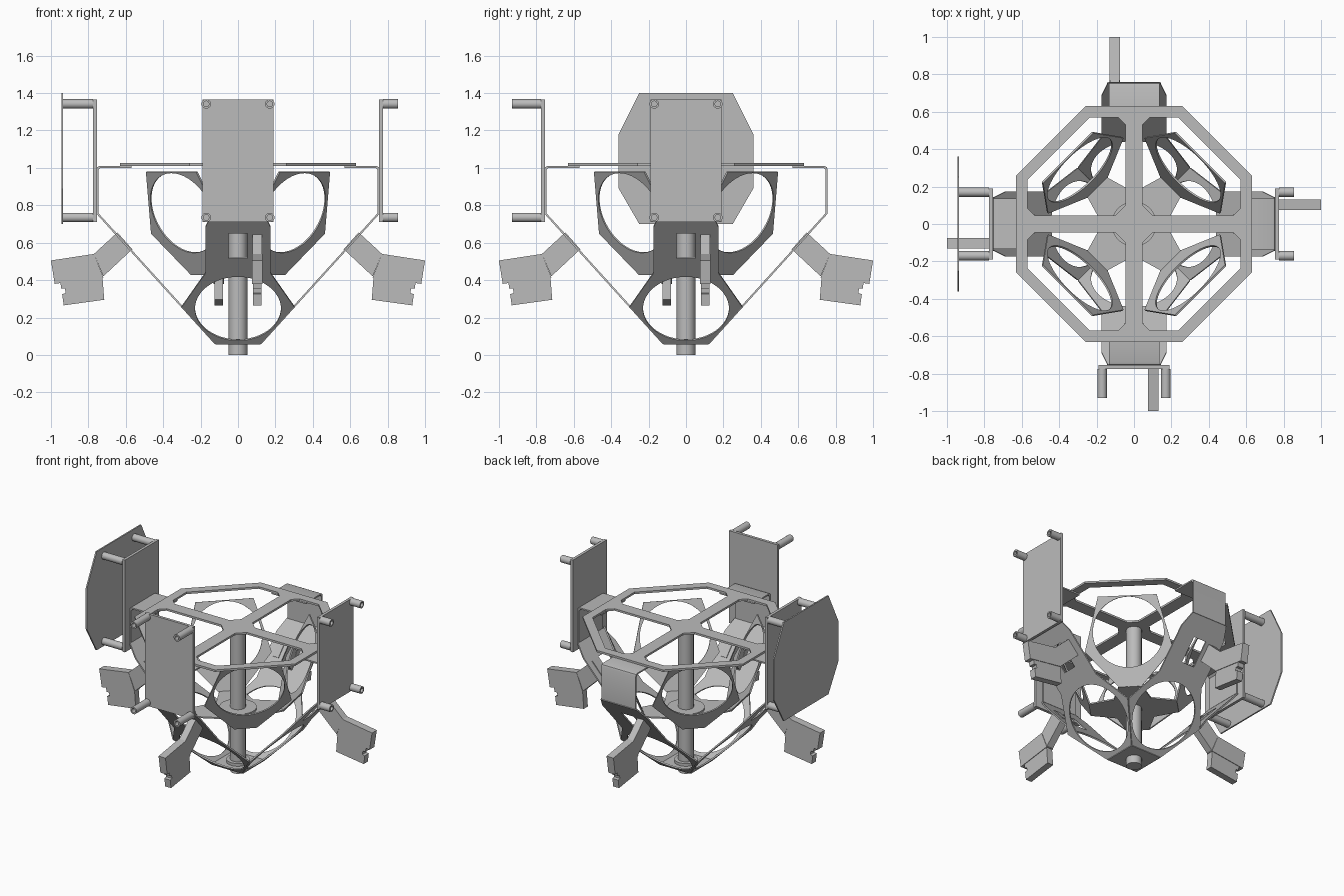
import bpy, bmesh
from math import sin, cos, pi, radians
from mathutils import Matrix, Vector

if "Cube" in bpy.data.objects:
    bpy.data.objects.remove(bpy.data.objects["Cube"])

metal = bpy.data.materials.new("plain_grey")
metal.use_nodes = True
GREY = (0.5, 0.5, 0.5, 1)
metal.diffuse_color = GREY
metal.node_tree.nodes["Principled BSDF"].inputs["Base Color"].default_value = GREY


def circle(x, y, r, n=48):
    return [(x + r * cos(2 * pi * i / n), y + r * sin(2 * pi * i / n)) for i in range(n)]


def mirrored(half):
    """Close a right-hand half outline across its vertical axis."""
    return half + [(-x, y) for x, y in reversed(half)]


def frame(origin, u, v, turn=0):
    """Matrix placing a sheet with axes u, v at origin, turned about z by degrees."""
    u, v = Vector(u).normalized(), Vector(v).normalized()
    m = Matrix((u, v, u.cross(v))).transposed().to_4x4()
    return Matrix.Rotation(radians(turn), 4, "Z") @ Matrix.Translation(origin) @ m


def sheet(name, loops, thick, matrix):
    """Flat sheet from an outline and its holes, centred on its plane."""
    cu = bpy.data.curves.new(name, "CURVE")
    cu.dimensions, cu.fill_mode, cu.extrude = "2D", "BOTH", thick / 2
    for loop in loops:
        sp = cu.splines.new("POLY")
        sp.points.add(len(loop) - 1)
        for p, (x, y) in zip(sp.points, loop):
            p.co = (x, y, 0, 1)
        sp.use_cyclic_u = True
    tmp = bpy.data.objects.new(name + "_outline", cu)
    bpy.context.collection.objects.link(tmp)
    dg = bpy.context.evaluated_depsgraph_get()
    me = bpy.data.meshes.new_from_object(tmp.evaluated_get(dg))
    bpy.data.objects.remove(tmp)
    bm = bmesh.new()
    bm.from_mesh(me)
    bmesh.ops.remove_doubles(bm, verts=bm.verts, dist=1e-5)
    bmesh.ops.recalc_face_normals(bm, faces=bm.faces)
    for f in bm.faces:
        f.smooth = True
    bm.transform(matrix)
    bm.to_mesh(me)
    bm.free()
    me.set_sharp_from_angle(angle=radians(30))
    me.materials.clear()
    me.materials.append(metal)
    ob = bpy.data.objects.new(name, me)
    bpy.context.collection.objects.link(ob)
    return ob


X, Y, Z = (1, 0, 0), (0, 1, 0), (0, 0, 1)


def flat(z):
    return frame((0, 0, z), X, Y)


# Top plate: octagonal ring with a cross, four windows
octagon, windows = [], []
for k in range(4):
    r = Matrix.Rotation(k * pi / 2, 2)
    octagon += [tuple(r @ Vector(p)) for p in [(.63, -.26), (.63, .26)]]
    pane = [(.045, .1), (.1, .045), (.53, .045), (.57, .085), (.57, .235),
            (.235, .57), (.085, .57), (.045, .53)]
    windows.append([tuple(r @ Vector(p)) for p in pane])
sheet("top_plate", [octagon] + windows, .014, flat(1.018))

# Central pole and its collars
sheet("pole", [circle(0, 0, .05)], 1.01, flat(.505))
sheet("pole_collar", [circle(0, 0, .12), circle(0, 0, .05)], .02, flat(.445))
sheet("bottom_plate", [mirrored([(.12, -.12), (.12, .12)])], .01, flat(.06))
sheet("bottom_collar", [circle(0, 0, .075), circle(0, 0, .05)], .025, flat(.072))

# Inner floor with scalloped edges between the holder panels
floor = []
for k in range(4):
    r = Matrix.Rotation(k * pi / 2, 2)
    floor += [tuple(r @ Vector(p)) for p in [(.17, 0), (.25, .145), (.145, .25)]]
sheet("inner_floor", [floor, circle(0, 0, .05)], .01, flat(.435))

lower = mirrored([(.12, 0), (.30, .27), (.175, .51), (.175, .84), (.14, .945)])
slot = mirrored([(.05, .62), (.05, .8)])
upper = mirrored([(.19, 0), (.285, -.356), (.074, -.593)])
bend = [(.57, 1), (.735, 1), (.747, .988), (.747, .76), (.757, .76),
        (.757, .993), (.752, 1.005), (.74, 1.01), (.57, 1.01)]
bracket = [(.565, .565), (.645, .655), (.77, .54), (.72, .42)]
holder = [(.77, .54), (1, .505), (.98, .38), (.72, .415)]
clip = [(.725, .42), (.95, .388), (.945, .355), (.925, .355), (.922, .33),
        (.94, .325), (.932, .265), (.715, .295)]

for k in range(4):
    turn = 90 * k
    # Sloping lower panel with a round opening
    sheet("lower_panel", [lower, circle(0, .257, .23), slot], .01,
          frame((.12, 0, .06), Y, (.635, 0, .70), turn))
    # Diagonal upper panel with a round opening
    sheet("upper_panel", [upper, circle(0, -.237, .23)], .01,
          frame((.502, 0, .98), Y, (.376, 0, .927), turn + 45))
    # Bent arm joining the lower panel to the top plate
    sheet("bent_arm", [bend], .27, frame((0, 0, 0), X, Z, turn))
    # Side clip
    for name, outline, width in [("clip_bracket", bracket, .05),
                                 ("clip_holder", holder, .054), ("clip_jaw", clip, .046)]:
        sheet(name, [outline], width, frame((0, .103, 0), X, Z, turn))

# Boards with hollow standoffs: name, turn, standoff length
board = mirrored([(.19, .71), (.19, 1.365)])
for side, turn, length in [("left", 0, .08), ("right", 180, .16), ("front", 270, .155)]:
    sheet(side + "_board", [board], .02, frame((.765, 0, 0), Y, Z, turn))
    for y in (-.17, .17):
        for z in (.735, 1.342):
            sheet(side + "_standoff", [circle(y, z, .025, 24), circle(y, z, .015, 24)],
                  length, frame((.775 + length / 2, 0, 0), Y, Z, turn))

# Eight-sided cover plate on the right board
cover = mirrored([(.25, .7), (.36, .89), (.36, 1.18), (.25, 1.4)])
sheet("cover_plate", [cover], .01, frame((-.94, 0, 0), Y, Z))
